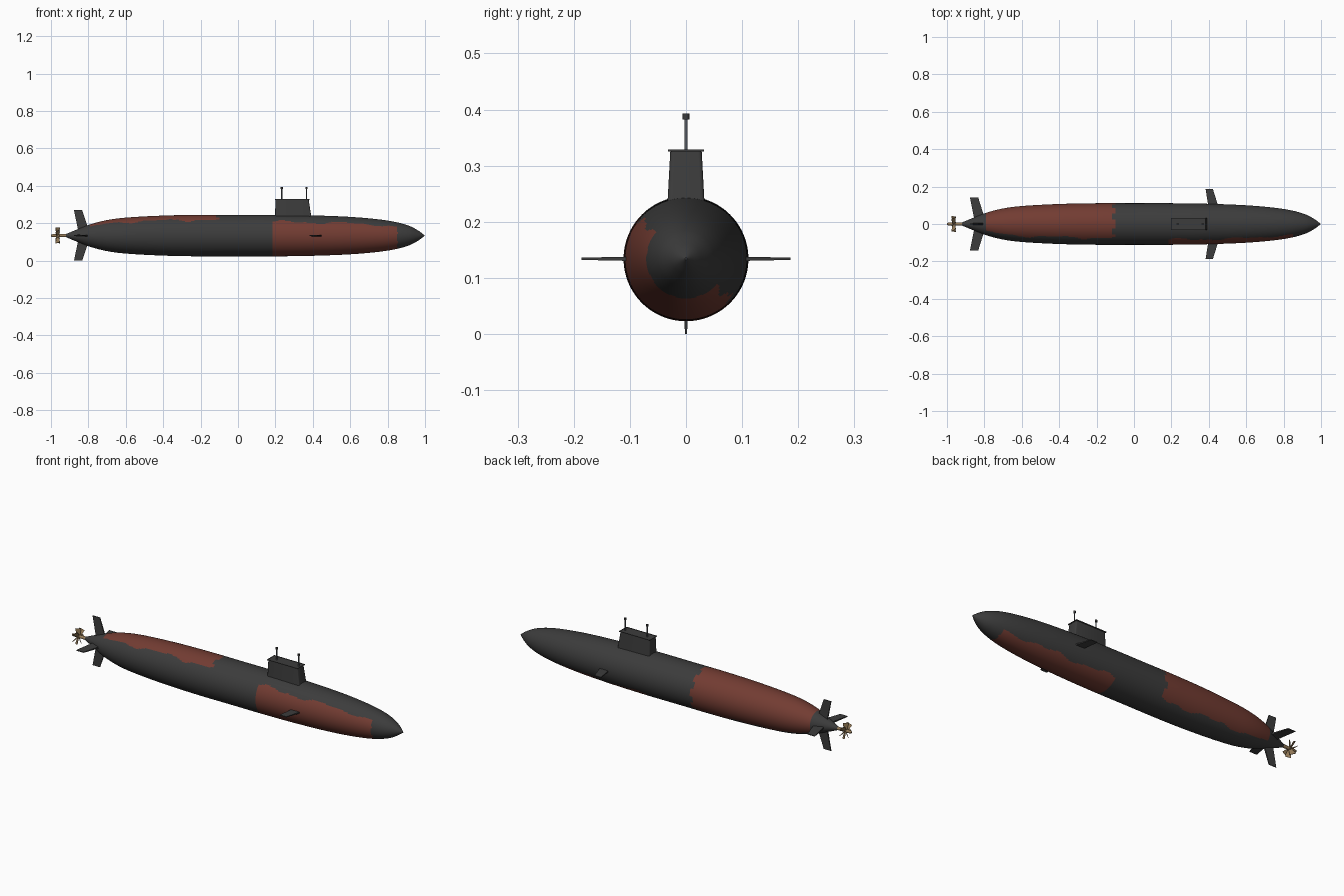
import bpy, bmesh, math
from mathutils import Matrix, Vector

if "Cube" in bpy.data.objects:
    bpy.data.objects.remove(bpy.data.objects["Cube"])

AXIS = 0.134  # height of the hull centreline


def material(name, rgb):
    m = bpy.data.materials.new(name)
    m.use_nodes = True
    m.diffuse_color = (*rgb, 1)
    bsdf = m.node_tree.nodes["Principled BSDF"]
    bsdf.inputs["Base Color"].default_value = (*rgb, 1)
    bsdf.inputs["Roughness"].default_value = 0.7
    return m


DARK = material("dark_grey", (0.045, 0.045, 0.045))
RED = material("rust_red", (0.17, 0.045, 0.032))
BRASS = material("dull_brass", (0.30, 0.20, 0.10))
STEEL = material("mast_steel", (0.09, 0.10, 0.115))


def finish(name, bm, *mats, smooth=None):
    bmesh.ops.recalc_face_normals(bm, faces=bm.faces[:])
    me = bpy.data.meshes.new(name)
    bm.to_mesh(me)
    bm.free()
    for m in mats:
        me.materials.append(m)
    ob = bpy.data.objects.new(name, me)
    bpy.context.collection.objects.link(ob)
    if smooth:
        bpy.ops.object.select_all(action="DESELECT")
        ob.select_set(True)
        bpy.context.view_layer.objects.active = ob
        bpy.ops.object.shade_smooth_by_angle(angle=math.radians(smooth))
    return ob


def lathe(bm, profile, segments):
    """Spin (x, radius) points around the x axis."""
    rings = []
    for x, r in profile:
        ring = []
        for i in range(segments):
            a = math.tau * i / segments
            ring.append(bm.verts.new((x, r * math.cos(a), r * math.sin(a))))
        rings.append(ring)
    for a, b in zip(rings, rings[1:]):
        for i in range(segments):
            j = (i + 1) % segments
            bm.faces.new((a[i], a[j], b[j], b[i]))
    bm.faces.new(rings[0])
    bm.faces.new(rings[-1])


def blade(bm, root, tip, matrix):
    """Tapered slab standing on z; root and tip are (x0, x1, half_width, z)."""
    ends = []
    for x0, x1, w, z in (root, tip):
        corners = ((x0, -w), (x1, -w), (x1, w), (x0, w))
        ends.append([bm.verts.new(matrix @ Vector((x, y, z))) for x, y in corners])
    a, b = ends
    bm.faces.new(a)
    top = bm.faces.new(b)
    for i in range(4):
        j = (i + 1) % 4
        bm.faces.new((a[i], a[j], b[j], b[i]))
    return top


# Hull: smooth spindle with a pointed bow and a conical stern
STATIONS = [(-0.925, 0.006), (-0.86, 0.033), (-0.79, 0.060), (-0.7, 0.083),
            (-0.6, 0.096), (-0.4, 0.107), (-0.2, 0.111), (0.0, 0.111),
            (0.2, 0.111), (0.4, 0.108), (0.6, 0.100), (0.75, 0.087),
            (0.85, 0.071), (0.92, 0.050), (0.965, 0.026), (0.997, 0.002)]


def hull_profile(steps):
    slopes = []
    for i in range(len(STATIONS)):
        p = STATIONS[max(i - 1, 0)]
        q = STATIONS[min(i + 1, len(STATIONS) - 1)]
        slopes.append((q[1] - p[1]) / (q[0] - p[0]))
    points = [STATIONS[0]]
    for i in range(len(STATIONS) - 1):
        (x0, r0), (x1, r1) = STATIONS[i:i + 2]
        h = x1 - x0
        for k in range(1, steps + 1):
            t = k / steps
            r = (r0 * (1 + 2 * t) * (1 - t) ** 2 + slopes[i] * h * t * (1 - t) ** 2
                 + r1 * t * t * (3 - 2 * t) + slopes[i + 1] * h * t * t * (t - 1))
            points.append((x0 + h * t, r))
    return points


def patch_faces(c):
    """Rust patches: upper left of the stern, lower right of the bow."""
    wave = 4 * math.sin(c.x * 19) + 2.5 * math.sin(c.x * 43 + 1)
    angle = math.degrees(math.atan2(c.z, c.y)) % 360
    ragged = 0.004 * math.sin(math.radians(angle) * 9)
    if -0.79 < c.x < -0.108 + ragged:
        return (angle + 46 + wave) % 360 < 177 + 2 * wave
    if 0.19 < c.x < 0.85 + ragged:
        return 139 + wave < angle < 318 - wave
    return False


bm = bmesh.new()
lathe(bm, hull_profile(12), 120)
for f in bm.faces:
    f.material_index = int(patch_faces(f.calc_center_median()))
hull = finish("hull", bm, DARK, RED, smooth=40)
hull.location.z = AXIS

# Stern fins: cross-shaped tail, swept aft
for name, deg, reach in (("upper_rudder", 0, 0.136), ("lower_rudder", 180, 0.134),
                         ("stern_plane_right", 90, 0.142),
                         ("stern_plane_left", -90, 0.142)):
    bm = bmesh.new()
    blade(bm, (-0.853, -0.795, 0.005, 0.02), (-0.877, -0.833, 0.002, reach),
          Matrix.Rotation(math.radians(deg), 4, "X"))
    finish(name, bm, DARK).location.z = AXIS

# Bow planes amidships of the forward hull
for name, deg in (("bow_plane_right", 90), ("bow_plane_left", -90)):
    bm = bmesh.new()
    blade(bm, (0.398, 0.452, 0.004, 0.09), (0.383, 0.422, 0.002, 0.186),
          Matrix.Rotation(math.radians(deg), 4, "X"))
    finish(name, bm, DARK).location.z = AXIS

# Sail with rounded upright corners
bm = bmesh.new()
blade(bm, (0.198, 0.395, 0.034, 0.215), (0.200, 0.378, 0.028, 0.326), Matrix())
uprights = [e for e in bm.edges if abs(e.verts[0].co.z - e.verts[1].co.z) > 0.05]
bmesh.ops.bevel(bm, geom=uprights, offset=0.006, segments=3, affect="EDGES", profile=0.5)
finish("sail", bm, DARK, smooth=40)

# Sail cap: thin rim around a sunken deck
bm = bmesh.new()
top = blade(bm, (0.197, 0.382, 0.032, 0.325), (0.197, 0.382, 0.032, 0.329), Matrix())
bmesh.ops.inset_region(bm, faces=[top], thickness=0.006)
for v in top.verts:
    v.co.z -= 0.003
finish("sail_cap", bm, DARK)

# Masts with small sensor heads
for name, x in (("aft_mast", 0.234), ("forward_mast", 0.367)):
    for part, radius, low, high, mat in (("pole", 0.003, 0.32, 0.386, STEEL),
                                         ("head", 0.0058, 0.382, 0.393, DARK)):
        bm = bmesh.new()
        bmesh.ops.create_cone(bm, cap_ends=True, segments=16, radius1=radius,
                              radius2=radius, depth=high - low)
        ob = finish(name + "_" + part, bm, mat, smooth=40)
        ob.location = (x, 0, (low + high) / 2)

# Propeller shaft and pitched blades
bm = bmesh.new()
lathe(bm, [(-1.0, 0.005), (-0.99, 0.008), (-0.95, 0.008), (-0.91, 0.009)], 24)
finish("propeller_shaft", bm, BRASS, smooth=40).location.z = AXIS

bm = bmesh.new()
BLADES = 7
for i in range(BLADES):
    turn = Matrix.Rotation(math.tau * i / BLADES, 4, "X")
    pitch = Matrix.Rotation(math.radians(40), 4, "Z")
    blade(bm, (-0.008, 0.008, 0.002, 0.004), (-0.017, 0.013, 0.001, 0.042),
          Matrix.Translation((-0.963, 0, 0)) @ turn @ pitch)
finish("propeller_blades", bm, BRASS).location.z = AXIS
